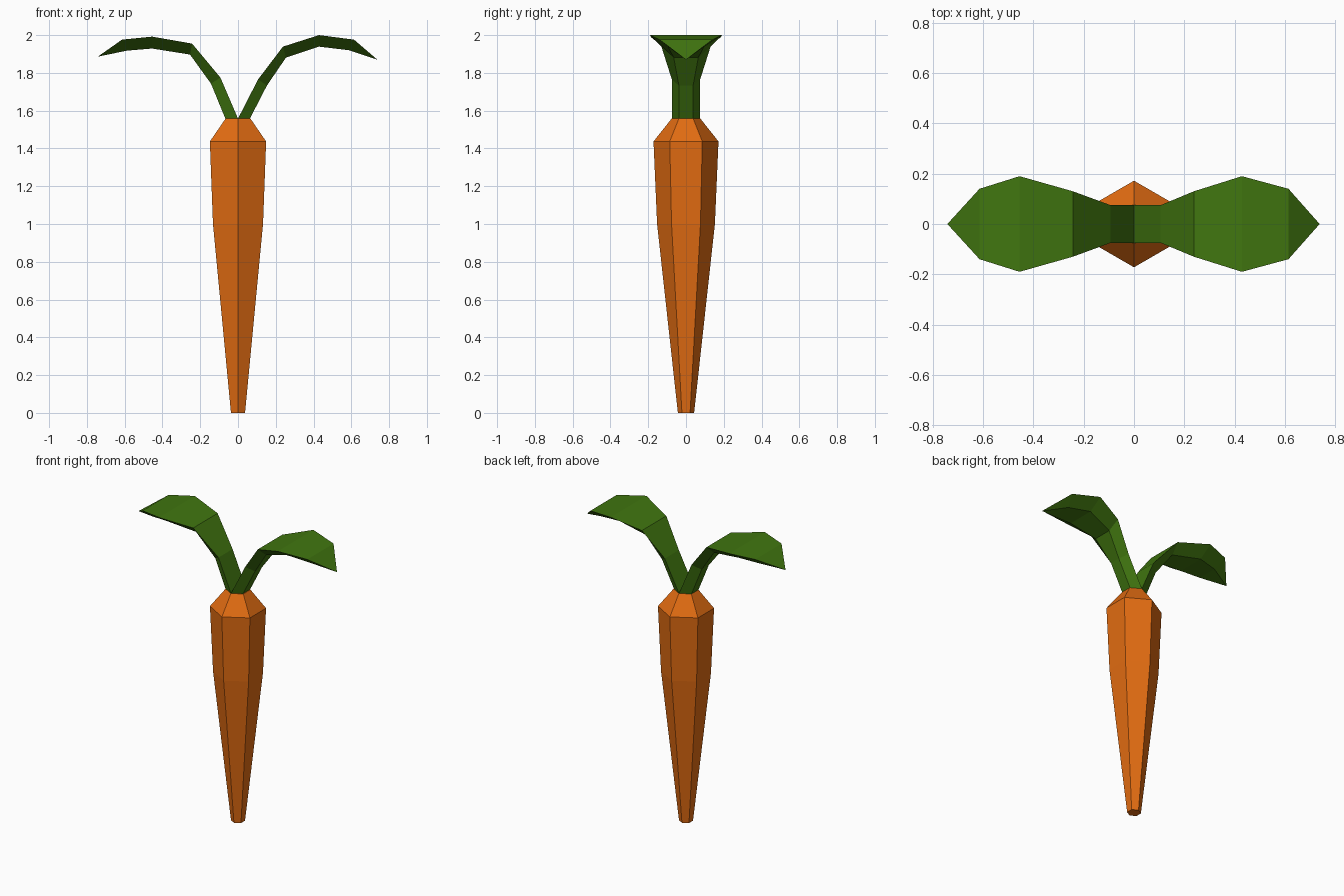
import bpy, bmesh, math
from mathutils import Vector

cube = bpy.data.objects.get("Cube")
if cube:
    bpy.data.objects.remove(cube, do_unlink=True)


def make_material(name, rgb):
    mat = bpy.data.materials.new(name)
    mat.use_nodes = True
    mat.diffuse_color = (*rgb, 1)
    mat.node_tree.nodes["Principled BSDF"].inputs["Base Color"].default_value = (*rgb, 1)
    return mat


def loft(name, rings, mat, tip=None):
    """Join equal rings of points with flat faces, closed by caps or a tip."""
    bm = bmesh.new()
    loops = [[bm.verts.new(p) for p in ring] for ring in rings]
    n = len(loops[0])
    for a, b in zip(loops, loops[1:]):
        for i in range(n):
            j = (i + 1) % n
            bm.faces.new((a[i], a[j], b[j], b[i]))
    bm.faces.new(loops[0][::-1])
    if tip:
        end = bm.verts.new(tip)
        for i in range(n):
            bm.faces.new((loops[-1][i], loops[-1][(i + 1) % n], end))
    else:
        bm.faces.new(loops[-1])
    bmesh.ops.recalc_face_normals(bm, faces=bm.faces)
    mesh = bpy.data.meshes.new(name)
    bm.to_mesh(mesh)
    bm.free()
    mesh.materials.append(mat)
    obj = bpy.data.objects.new(name, mesh)
    bpy.context.collection.objects.link(obj)
    return obj


orange = make_material("carrot orange", (0.76, 0.15, 0.006))
green = make_material("leaf green", (0.052, 0.18, 0.005))

# Six-sided root, with corners at front and back: (radius, height)
root_profile = [(0.043, 0), (0.153, 1.0), (0.172, 1.437), (0.076, 1.558)]


def hexagon(radius, z):
    angles = [math.pi / 2 + i * math.pi / 3 for i in range(6)]
    return [Vector((radius * math.cos(a), radius * math.sin(a), z)) for a in angles]


loft("carrot_root", [hexagon(r, z) for r, z in root_profile], orange)

# Leaves: trapezoid sections, wide on the upper side and narrow underneath
half_widths = [0.075, 0.075, 0.13, 0.19, 0.14]


def make_leaf(name, side, upper, lower, tip):
    rings = []
    for (ux, uz), (lx, lz), w in zip(upper, lower, half_widths):
        rings.append([(side * ux, -w, uz), (side * ux, w, uz),
                      (side * lx, w / 2, lz), (side * lx, -w / 2, lz)])
    return loft(name, rings, green, (side * tip[0], 0, tip[1]))


make_leaf("left_leaf", 1,
          [(0, 1.558), (0.106, 1.765), (0.238, 1.939), (0.429, 2.0), (0.614, 1.976)],
          [(0.063, 1.558), (0.153, 1.733), (0.254, 1.881), (0.429, 1.939), (0.587, 1.92)],
          (0.738, 1.87))
make_leaf("right_leaf", -1,
          [(0, 1.558), (0.093, 1.775), (0.243, 1.955), (0.455, 1.992), (0.614, 1.976)],
          [(0.067, 1.558), (0.143, 1.743), (0.254, 1.897), (0.455, 1.929), (0.587, 1.918)],
          (0.742, 1.886))
